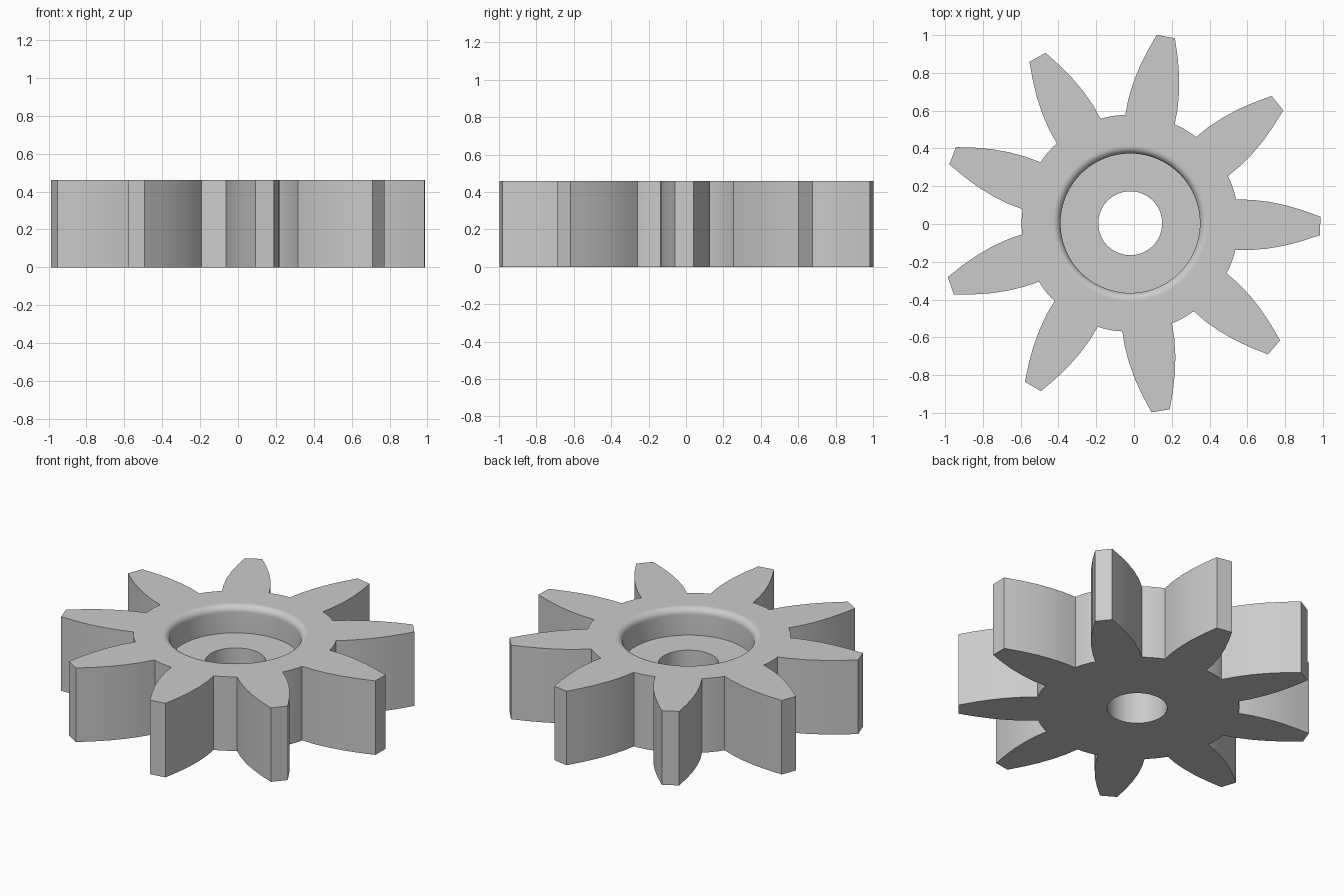
import bpy, bmesh
from math import sin, cos, pi, radians, atan2
from mathutils import Matrix

if "Cube" in bpy.data.objects:
    bpy.data.objects.remove(bpy.data.objects["Cube"], do_unlink=True)

TEETH = 9
HEIGHT = 0.46
ROOT_RADIUS = 0.575
ROOT_STEPS = 5
PITCH = 2 * pi / TEETH
TILT = radians(-0.8)
CENTRE = (-0.02, 0.004)

# Tooth flank from the tip corner down to the root
FLANK = [(1.006, 0.049), (0.91, 0.082), (0.82, 0.107),
         (0.73, 0.124), (0.64, 0.133), (0.558, 0.133)]


def gear_outline():
    """Counter-clockwise outline: each tooth followed by its root arc."""
    tooth = [(x, -y) for x, y in reversed(FLANK)] + FLANK
    start = atan2(FLANK[-1][1], FLANK[-1][0])
    for i in range(1, ROOT_STEPS):
        a = start + (PITCH - 2 * start) * i / ROOT_STEPS
        tooth.append((ROOT_RADIUS * cos(a), ROOT_RADIUS * sin(a)))
    points = []
    for t in range(TEETH):
        c, s = cos(t * PITCH), sin(t * PITCH)
        points += [(x * c - y * s, x * s + y * c) for x, y in tooth]
    return points


outline = gear_outline()
count = len(outline)
step = 2 * pi / count


def circle(radius):
    # The first point matches the first flank of the first tooth
    first = -(len(FLANK) - 0.5) * step
    return [(radius * cos(first + i * step), radius * sin(first + i * step))
            for i in range(count)]


# Cross-section of the recess and bore: rounded lip, wall, floor, bore
LIP, RECESS, BORE, DEPTH = 0.04, 0.369, 0.169, 0.167
section = []
for i in range(9):
    a = i / 8 * pi / 2
    section.append((RECESS + LIP * (1 - sin(a)), HEIGHT - LIP * (1 - cos(a))))
section += [(RECESS, HEIGHT - DEPTH), (BORE, HEIGHT - DEPTH), (BORE, 0)]

loops = [(outline, 0), (outline, HEIGHT)]
loops += [(circle(r), z) for r, z in section]

# Skin the loops into one closed ring-shaped body
bm = bmesh.new()
rings = [[bm.verts.new((x, y, z)) for x, y in pts] for pts, z in loops]
for lower, upper in zip(rings, rings[1:] + rings[:1]):
    for i in range(count):
        j = (i + 1) % count
        bm.faces.new((lower[i], lower[j], upper[j], upper[i]))
bmesh.ops.recalc_face_normals(bm, faces=bm.faces)
bm.transform(Matrix.Translation((*CENTRE, 0)) @ Matrix.Rotation(TILT, 4, 'Z'))

mesh = bpy.data.meshes.new("gear")
bm.to_mesh(mesh)
bm.free()
gear = bpy.data.objects.new("gear", mesh)
bpy.context.collection.objects.link(gear)

# Plain grey
grey = bpy.data.materials.new("light_grey")
grey.use_nodes = True
colour = (0.6, 0.6, 0.6, 1)
grey.diffuse_color = colour
grey.node_tree.nodes["Principled BSDF"].inputs["Base Color"].default_value = colour
mesh.materials.append(grey)

# Smooth curved walls, flat horizontal faces
bpy.ops.object.select_all(action='DESELECT')
gear.select_set(True)
bpy.context.view_layer.objects.active = gear
bpy.ops.object.shade_smooth_by_angle(angle=radians(20))
for face in mesh.polygons:
    if abs(face.normal.z) > 0.9999:
        face.use_smooth = False
